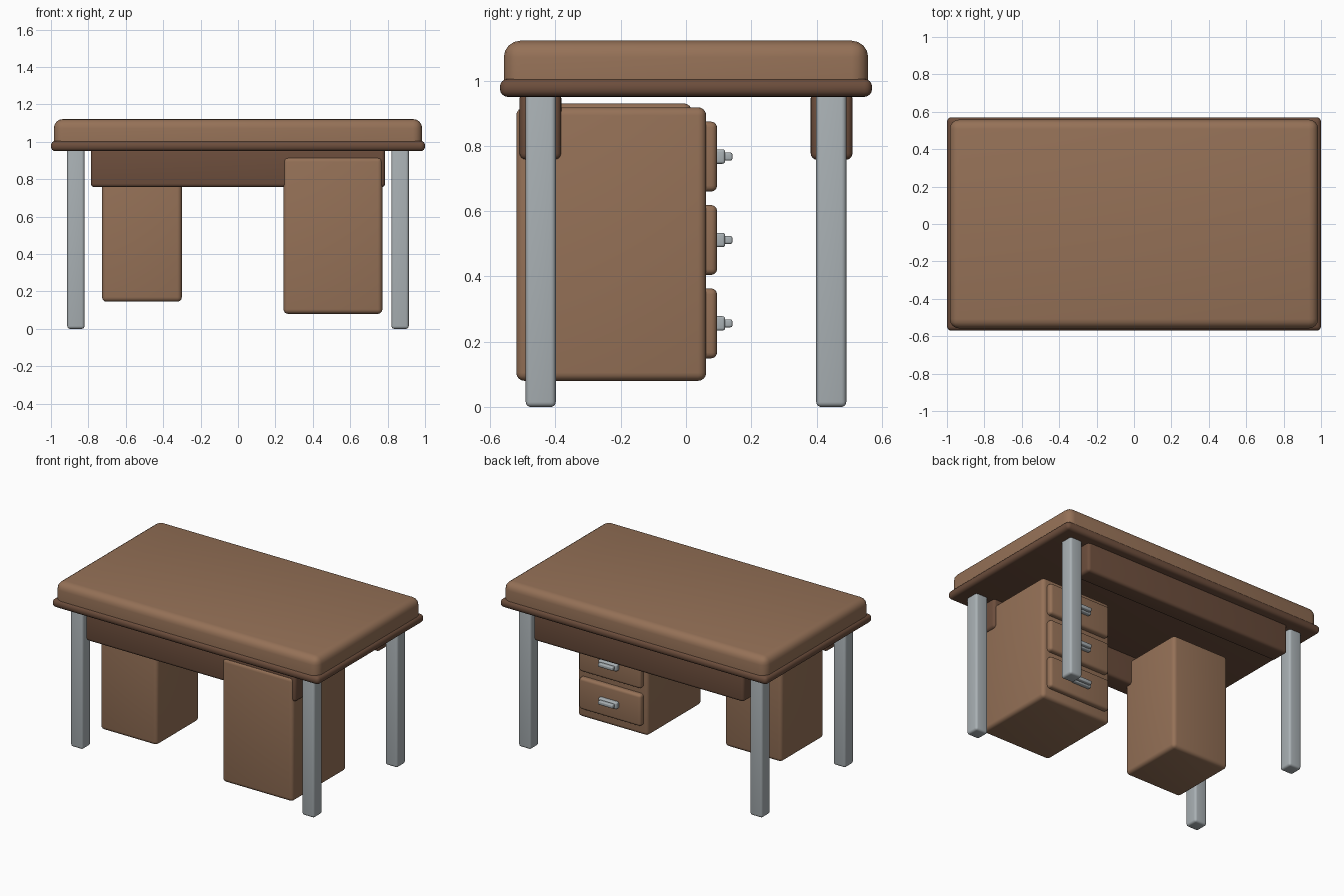
import bpy, bmesh, math

if "Cube" in bpy.data.objects:
    bpy.data.objects.remove(bpy.data.objects["Cube"])


def material(name, rgb):
    m = bpy.data.materials.new(name)
    m.diffuse_color = (*rgb, 1)
    m.use_nodes = True
    m.node_tree.nodes["Principled BSDF"].inputs["Base Color"].default_value = m.diffuse_color
    return m


wood = material("wood", (0.30, 0.165, 0.095))
dark_wood = material("dark_wood", (0.15, 0.075, 0.045))
metal = material("metal", (0.40, 0.44, 0.46))


def rounded_box(name, x, y, z, radius, mat, keep_bottom=False):
    """Box spanning the (min, max) pairs, with rounded edges."""
    bm = bmesh.new()
    bmesh.ops.create_cube(bm, size=1)
    for v in bm.verts:
        for i, (lo, hi) in enumerate((x, y, z)):
            v.co[i] = lo if v.co[i] < 0 else hi
    edges = [e for e in bm.edges
             if not (keep_bottom and all(v.co.z == min(w.co.z for w in bm.verts) for v in e.verts))]
    bmesh.ops.bevel(bm, geom=edges, offset=radius, segments=4, profile=0.5,
                    affect='EDGES', clamp_overlap=True)
    bmesh.ops.recalc_face_normals(bm, faces=bm.faces)
    mesh = bpy.data.meshes.new(name)
    bm.to_mesh(mesh)
    bm.free()
    mesh.materials.append(mat)
    ob = bpy.data.objects.new(name, mesh)
    bpy.context.collection.objects.link(ob)
    bpy.context.view_layer.objects.active = ob
    bpy.ops.object.select_all(action='DESELECT')
    ob.select_set(True)
    bpy.ops.object.shade_smooth_by_angle(angle=math.radians(35))
    return ob


def span(centre, half):
    return (centre - half, centre + half)


# Table top: thick board over a thin darker trim
rounded_box("desk_top", (-0.985, 0.985), (-0.558, 0.558), (1.0, 1.122), 0.05, wood, True)
rounded_box("top_trim", (-1, 1), (-0.57, 0.57), (0.95, 1.005), 0.024, dark_wood)

# Legs and front/back aprons
for sy, end in ((-1, "front"), (1, "back")):
    for sx, side in ((-1, "left"), (1, "right")):
        rounded_box(f"{end}_{side}_leg", span(sx * 0.867, 0.046), span(sy * 0.445, 0.046),
                    (0.0, 0.965), 0.015, metal)
    rounded_box(f"{end}_apron", (-0.787, 0.787), span(sy * 0.446, 0.064),
                (0.757, 0.965), 0.02, dark_wood)

# Pedestals
rounded_box("left_pedestal", (-0.727, -0.30), (-0.44, 0.018), (0.145, 0.93), 0.025, wood)
rounded_box("right_pedestal", (0.243, 0.772), (-0.52, 0.062), (0.08, 0.918), 0.025, wood)

# Drawers facing the back, each with a handle
for i in range(3):
    z = 0.256 + i * 0.2555
    cx = 0.507
    rounded_box(f"drawer_{i + 1}", span(cx, 0.232), (0.03, 0.095), span(z, 0.107), 0.018, wood)
    rounded_box(f"handle_base_{i + 1}", span(cx, 0.07), (0.085, 0.12), span(z, 0.022), 0.008, metal)
    rounded_box(f"handle_bar_{i + 1}", span(cx, 0.055), (0.112, 0.142), span(z, 0.012), 0.006, metal)
